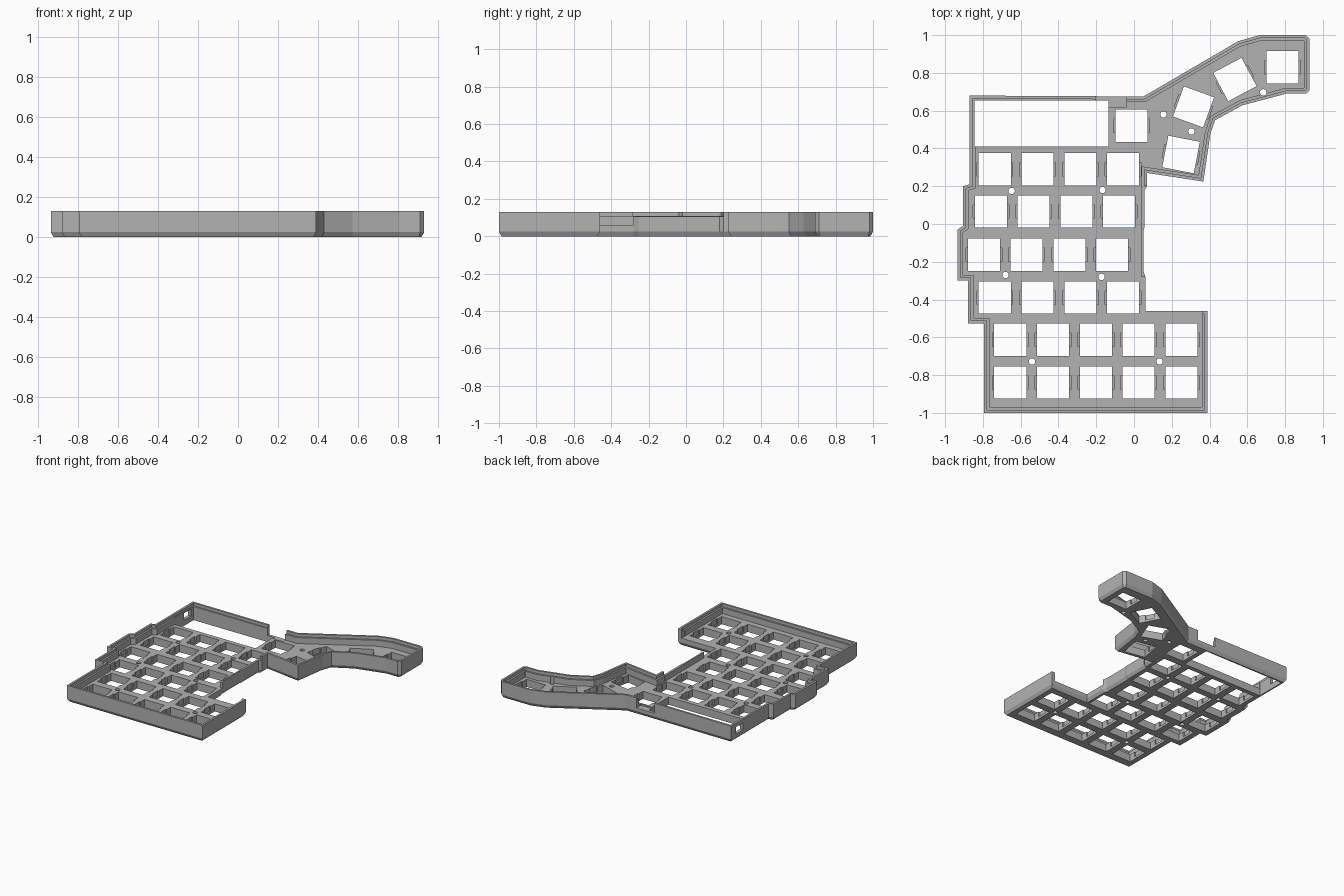
import bpy, bmesh, math
from mathutils import Vector, Matrix

if "Cube" in bpy.data.objects:
    bpy.data.objects.remove(bpy.data.objects["Cube"])

grey = bpy.data.materials.new("plain grey")
grey.diffuse_color = (0.45, 0.45, 0.45, 1)
grey.use_nodes = True
grey.node_tree.nodes["Principled BSDF"].inputs["Base Color"].default_value = grey.diffuse_color

H, FLOOR, LEDGE = 0.13, 0.06, 0.107

# Outer outline, clockwise from the back left corner
outline = [(-.87, .68), (.05, .675), (.55, .967), (.665, 1), (.91, 1), (.93, .98),
           (.93, .71), (.91, .69), (.806, .69), (.573, .628), (.43, .55), (.405, .48),
           (.367, .225), (.07, .27), (.07, .2), (.055, .18), (.055, -.02), (.05, -.035),
           (.05, -.25), (.06, -.28), (.06, -.46), (.39, -.46), (.39, -1), (-.795, -1),
           (-.795, -.527), (-.88, -.527), (-.88, -.3), (-.935, -.3), (-.935, -.03),
           (-.905, -.01), (-.905, .2), (-.87, .21)]


def inset(points, d):
    """Move a clockwise outline inwards by d with mitred corners."""
    out = []
    for i, p in enumerate(points):
        p = Vector(p)
        a = (p - Vector(points[i - 1])).normalized()
        b = (Vector(points[(i + 1) % len(points)]) - p).normalized()
        na, nb = Vector((a.y, -a.x)), Vector((b.y, -b.x))
        out.append(p + (na + nb) * d / (1 + na.dot(nb)))
    return out


def finish(bm, name):
    bmesh.ops.recalc_face_normals(bm, faces=bm.faces)
    mesh = bpy.data.meshes.new(name)
    bm.to_mesh(mesh)
    bm.free()
    ob = bpy.data.objects.new(name, mesh)
    bpy.context.collection.objects.link(ob)
    mesh.materials.append(grey)
    return ob


def add_box(bm, x0, x1, y0, y1, z0, z1, at=(0, 0), angle=0):
    m = (Matrix.Translation((at[0], at[1], 0)) @ Matrix.Rotation(math.radians(angle), 4, 'Z')
         @ Matrix.Translation(((x0 + x1) / 2, (y0 + y1) / 2, (z0 + z1) / 2))
         @ Matrix.Diagonal((x1 - x0, y1 - y0, z1 - z0, 1)))
    bmesh.ops.create_cube(bm, size=1, matrix=m)


# Tray: chamfered foot, outer wall, stepped rim and floor as stacked rings
bm = bmesh.new()
rings = []
for d, z in [(.014, 0), (0, .025), (0, H), (.016, H), (.016, LEDGE), (.03, LEDGE), (.03, FLOOR)]:
    rings.append([bm.verts.new((p.x, p.y, z)) for p in inset(outline, d)])
for r, s in zip(rings, rings[1:]):
    for i in range(len(r)):
        j = (i + 1) % len(r)
        bm.faces.new((r[i], r[j], s[j], s[i]))
caps = [bm.faces.new(rings[0]), bm.faces.new(rings[-1])]
bmesh.ops.triangulate(bm, faces=caps)
case = finish(bm, "keyboard_case")

# Key positions: (x, y, angle)
keys = []
for x0, y, n in [(-.737, .29, 4), (-.758, .066, 4), (-.795, -.163, 4),
                 (-.737, -.39, 4), (-.655, -.613, 5), (-.655, -.84, 5)]:
    keys += [(x0 + .2265 * i, y, 0) for i in range(n)]
keys += [(-.013, .52, 0), (.787, .83, 0), (.534, .765, 28), (.315, .62, -20), (.249, .368, -11)]

screws = [(-.648, .175), (-.167, .18), (-.68, -.27), (-.172, -.28), (-.54, -.728),
          (.135, -.728), (.156, .58), (.304, .49), (.684, .697)]

# Through cuts: switch holes, screw holes and display opening
cuts = []
bm = bmesh.new()
for x, y, a in keys:
    add_box(bm, -.085, .085, -.085, .085, -.1, .3, (x, y), a)
for x, y in screws:
    bmesh.ops.create_cone(bm, cap_ends=True, segments=24, radius1=.017, radius2=.017,
                          depth=.4, matrix=Matrix.Translation((x, y, .1)))
add_box(bm, -.845, -.135, .41, .653, -.1, .3)
cuts.append(finish(bm, "through_cutter"))

# Clip pockets at both sides of each switch hole
bm = bmesh.new()
for x, y, a in keys:
    add_box(bm, -.095, .095, -.035, .035, .018, FLOOR + .001, (x, y), a)
cuts.append(finish(bm, "clip_cutter"))

# Open right side, back wall notch and side port
bm = bmesh.new()
add_box(bm, -.05, .362, -.5, -.28, FLOOR, .3)
add_box(bm, -.2, -.04, .62, .75, .05, .3)
add_box(bm, -.95, -.8, .53, .62, .045, .1)
cuts.append(finish(bm, "opening_cutter"))

# Thin low rim along the right edge
bm = bmesh.new()
add_box(bm, -.02, .038, -.3, .21, FLOOR, .3)
cuts.append(finish(bm, "rim_inner_cutter"))
bm = bmesh.new()
add_box(bm, .0, .12, -.3, .2, LEDGE - .002, .3)
cuts.append(finish(bm, "rim_top_cutter"))

bpy.context.view_layer.objects.active = case
for c in cuts:
    c.hide_render = True
    mod = case.modifiers.new(c.name, 'BOOLEAN')
    mod.operation = 'DIFFERENCE'
    mod.solver = 'EXACT'
    mod.object = c
    bpy.ops.object.modifier_apply(modifier=mod.name)
for c in cuts:
    bpy.data.objects.remove(c)
